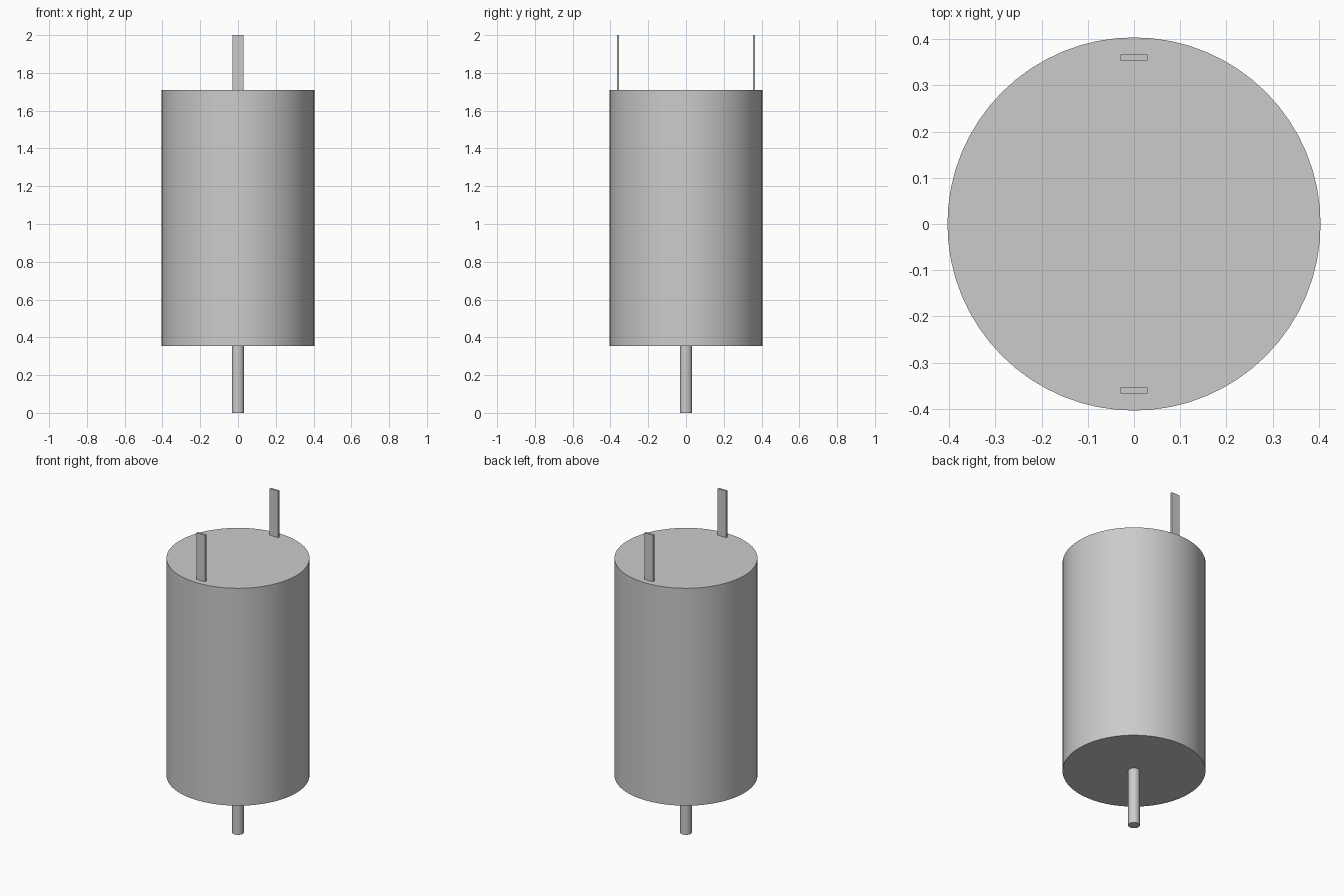
import bpy, math

if "Cube" in bpy.data.objects:
    bpy.data.objects.remove(bpy.data.objects["Cube"])


def cylinder(name, radius, z0, z1, sides):
    bpy.ops.mesh.primitive_cylinder_add(vertices=sides, radius=radius, depth=z1 - z0,
                                        location=(0, 0, (z0 + z1) / 2))
    obj = bpy.context.object
    obj.name = name
    bpy.ops.object.shade_smooth_by_angle(angle=math.radians(30))
    return obj


def box(name, centre, size):
    bpy.ops.mesh.primitive_cube_add(size=1, location=centre)
    obj = bpy.context.object
    obj.name = name
    obj.scale = size
    bpy.ops.object.transform_apply(location=False, rotation=False, scale=True)
    return obj


BODY_BOTTOM, BODY_TOP = 0.355, 1.71

# Motor housing and output shaft
cylinder("housing", 0.404, BODY_BOTTOM, BODY_TOP, 64)
cylinder("shaft", 0.033, 0.0, BODY_BOTTOM, 32)

# Flat terminals at the front and back of the top face
for name, side in (("front_terminal", -1), ("back_terminal", 1)):
    box(name, (0, side * 0.36, (BODY_TOP + 2.0) / 2), (0.058, 0.013, 2.0 - BODY_TOP))
